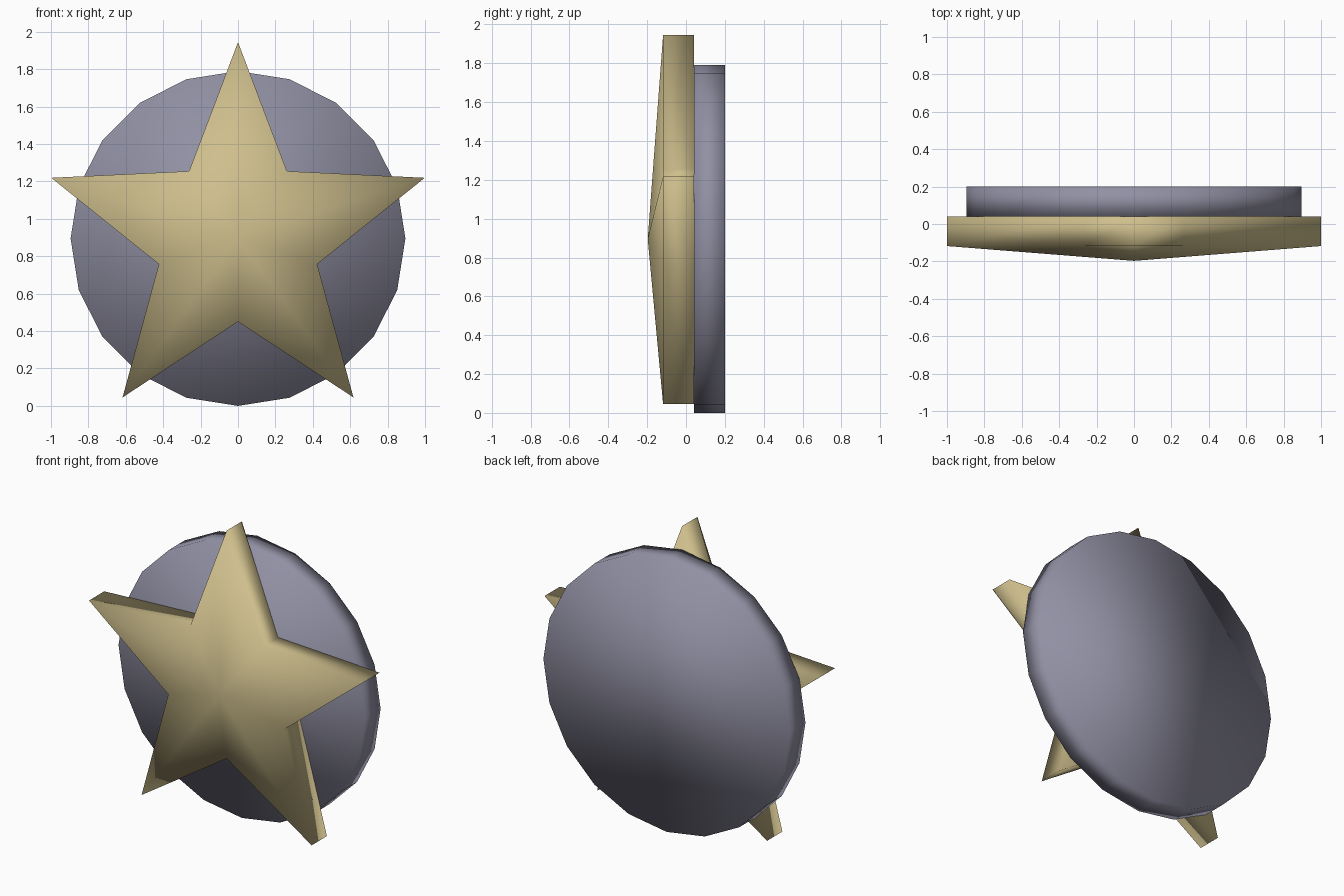
import bpy, bmesh, math

if "Cube" in bpy.data.objects:
    bpy.data.objects.remove(bpy.data.objects["Cube"])

CZ = 0.895  # height of the shared centre


def material(name, rgb):
    m = bpy.data.materials.new(name)
    m.diffuse_color = (*rgb, 1.0)
    m.use_nodes = True
    m.node_tree.nodes["Principled BSDF"].inputs["Base Color"].default_value = m.diffuse_color
    return m


def ring(bm, radii, y):
    """Ring of vertices in the xz plane, starting at the top."""
    n = len(radii)
    return [bm.verts.new((r * math.sin(2 * math.pi * i / n), y,
                          CZ + r * math.cos(2 * math.pi * i / n)))
            for i, r in enumerate(radii)]


def plate(name, radii, y_front, y_back, mat, apex=None):
    """Extruded outline, with a flat front or one raised to a point."""
    bm = bmesh.new()
    front, back = ring(bm, radii, y_front), ring(bm, radii, y_back)
    n = len(radii)
    tip = bm.verts.new((0, apex, CZ)) if apex is not None else None
    for i in range(n):
        j = (i + 1) % n
        bm.faces.new((front[i], front[j], back[j], back[i]))
        if tip:
            bm.faces.new((tip, front[j], front[i]))
    if not tip:
        bm.faces.new(front)
    bm.faces.new(back)
    bmesh.ops.recalc_face_normals(bm, faces=bm.faces)
    for f in bm.faces:
        f.smooth = True
    me = bpy.data.meshes.new(name)
    bm.to_mesh(me)
    bm.free()
    me.materials.append(mat)
    ob = bpy.data.objects.new(name, me)
    bpy.context.collection.objects.link(ob)
    return ob


gold = material("pale gold", (0.62, 0.52, 0.265))
grey = material("blue grey", (0.285, 0.28, 0.37))

# Round backing disc with twenty sides
plate("backing_disc", [0.895] * 20, 0.04, 0.2, grey)

# Five-pointed star, raised to a point in the middle
plate("star", [1.05, 0.445] * 5, -0.118, 0.04, gold, apex=-0.197)
